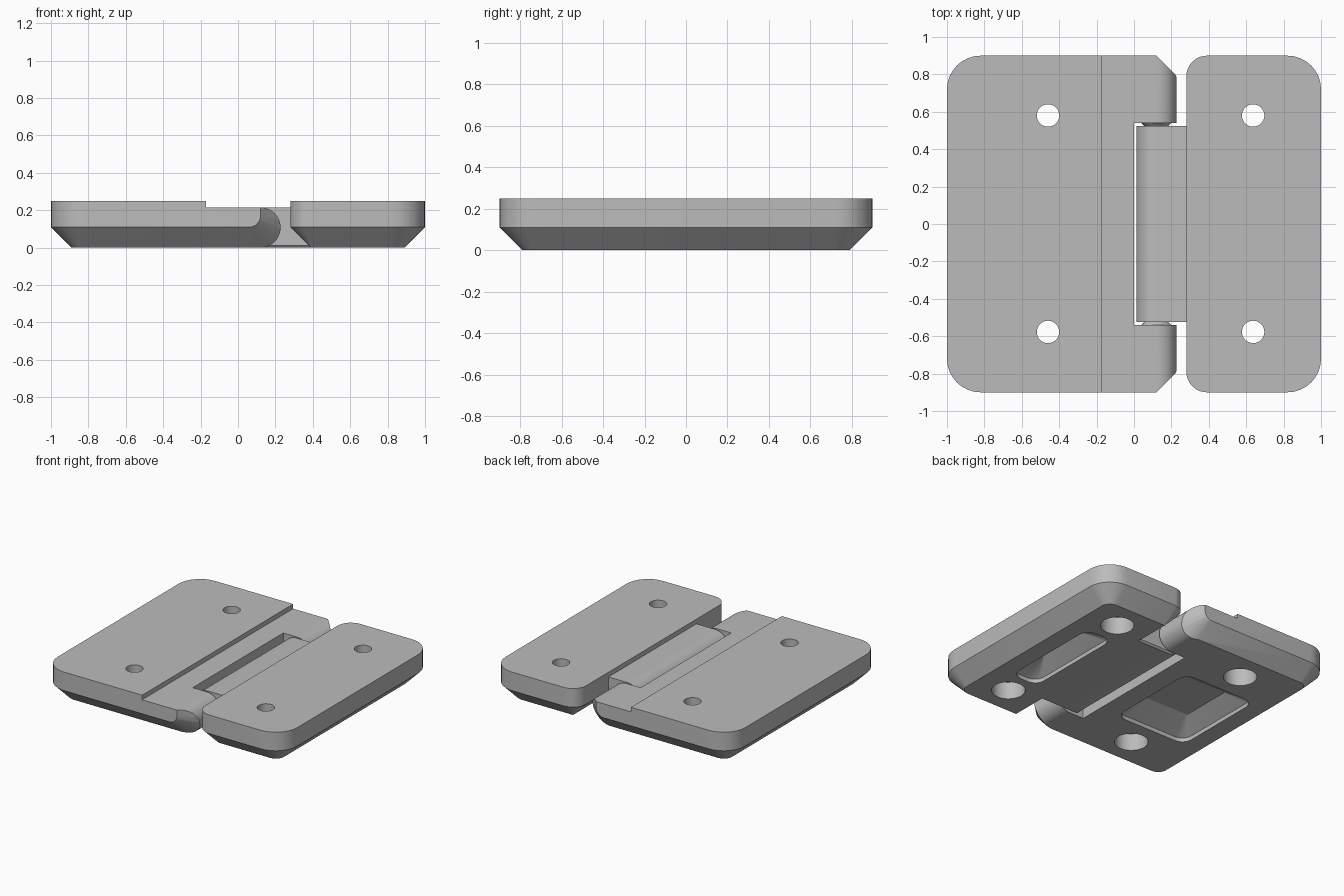
import bpy, bmesh
from math import sin, cos, pi, radians
from mathutils import Vector

if "Cube" in bpy.data.objects:
    bpy.data.objects.remove(bpy.data.objects["Cube"])

grey = bpy.data.materials.new("plain_grey")
grey.use_nodes = True
colour = (0.5, 0.5, 0.5, 1)
grey.diffuse_color = colour
grey.node_tree.nodes["Principled BSDF"].inputs["Base Color"].default_value = colour

TOP, BEVEL, DEPTH = 0.25, 0.11, 0.9
PIN_X, PIN_Z, PIN_R = 0.12, 0.1075, 0.1075


def loft(name, rings, planes=()):
    """Skin a stack of rings, cap both ends, then trim with planes."""
    bm = bmesh.new()
    loops = [[bm.verts.new(p) for p in ring] for ring in rings]
    n = len(loops[0])
    for a, b in zip(loops, loops[1:]):
        for i in range(n):
            j = (i + 1) % n
            bm.faces.new((a[i], a[j], b[j], b[i]))
    bm.faces.new(loops[0])
    bm.faces.new(loops[-1])
    for point, normal in planes:
        cut = bmesh.ops.bisect_plane(
            bm, geom=bm.verts[:] + bm.edges[:] + bm.faces[:],
            plane_co=point, plane_no=normal, clear_outer=True)
        edges = [e for e in cut["geom_cut"] if isinstance(e, bmesh.types.BMEdge)]
        bmesh.ops.holes_fill(bm, edges=edges, sides=0)
    bmesh.ops.recalc_face_normals(bm, faces=bm.faces[:])
    mesh = bpy.data.meshes.new(name)
    bm.to_mesh(mesh)
    bm.free()
    mesh.materials.append(grey)
    obj = bpy.data.objects.new(name, mesh)
    bpy.context.collection.objects.link(obj)
    return obj


def combine(target, tool, operation):
    mod = target.modifiers.new("join", "BOOLEAN")
    mod.operation, mod.solver, mod.object = operation, "EXACT", tool
    bpy.context.view_layer.objects.active = target
    bpy.ops.object.modifier_apply(modifier=mod.name)
    bpy.data.objects.remove(tool)


def rounded(x0, x1, y, r_left, r_right, z, inset=0.0, steps=8):
    """Rounded rectangle ring, optionally offset inwards."""
    pts = []
    corners = ((x1, 1, r_right), (x0, 1, r_left), (x0, -1, r_left), (x1, -1, r_right))
    for k, (x, sy, r) in enumerate(corners):
        sx = 1 if x == x1 else -1
        rad = max(r - inset, 0.004)
        cx, cy = x - sx * (inset + rad), sy * (y - inset - rad)
        for i in range(steps + 1):
            a = pi / 2 * (k + i / steps)
            pts.append((cx + rad * cos(a), cy + rad * sin(a), z))
    return pts


def plate(name, x0, x1, r_left, r_right):
    return loft(name, [rounded(x0, x1, DEPTH, r_left, r_right, z, i)
                       for z, i in ((0, BEVEL), (BEVEL, 0), (TOP, 0))])


def prism(name, profile, y, planes=()):
    return loft(name, [[(x, s * y, z) for x, z in profile] for s in (-1, 1)], planes)


def arc(start, end, steps=20):
    """Barrel arc around the hinge axis, angles in degrees."""
    angles = [radians(start + (end - start) * i / steps) for i in range(steps + 1)]
    return [(PIN_X + PIN_R * cos(a), PIN_Z + PIN_R * sin(a)) for a in angles]


def pin(name, side, shift, grow=0.0):
    """Cone on the hinge axis pointing towards the middle."""
    rings = []
    for y, r in ((0.58, 0.085), (0.545, 0.085), (0.48, 0.02)):
        rings.append([(PIN_X + (r + grow) * cos(2 * pi * i / 32), side * (y - shift),
                       PIN_Z + (r + grow) * sin(2 * pi * i / 32)) for i in range(32)])
    return loft(name, rings)


def drill(leaf, x):
    """Two counterbored screw holes."""
    for y in (-0.577, 0.58):
        steps = ((-0.1, 0.115), (0.13, 0.115), (0.17, 0.06), (0.4, 0.06))
        rings = [[(x + r * cos(2 * pi * i / 32), y + r * sin(2 * pi * i / 32), z)
                  for i in range(32)] for z, r in steps]
        combine(leaf, loft("drill", rings), "DIFFERENCE")


def hollow(leaf, x, half, y, top_half, top_y):
    """Tapered hollow in the underside."""
    rings = [rounded(x - half, x + half, y, 0.08, 0.08, z) for z in (-0.05, 0.03)]
    rings.append(rounded(x - top_half, x + top_half, top_y, 0.006, 0.006, 0.115))
    combine(leaf, loft("hollow", rings), "DIFFERENCE")


# Wide leaf: bevelled plate trimmed to a stepped profile with a round barrel edge
wide = plate("wide_leaf", -1, 0.8, 0.18, 0.1)
step_x, step_z = -0.17, 2 * PIN_R
profile = [(-1.2, -0.1), (PIN_X - 0.06, -0.1), (PIN_X - 0.06, 0)]
profile += arc(-90, 90) + [(step_x, step_z), (step_x, 0.4), (-1.2, 0.4)]
corner_cuts = []
for side in (-1, 1):
    for deg in range(15, 91, 15):
        d = Vector((sin(radians(deg)), 0, -cos(radians(deg))))
        point = Vector((0.06, side * DEPTH, 0.17)) + d * 0.06
        corner_cuts.append((point, d + Vector((0, side, 0))))
combine(wide, prism("trim", profile, 1.0, corner_cuts), "INTERSECT")
pocket = [(0, -0.2), (0.5, -0.2), (0.5, 0.5), (0, 0.5)]
combine(wide, prism("pocket", pocket, 0.54), "DIFFERENCE")
for side in (-1, 1):
    combine(wide, pin("pin", side, 0), "UNION")
hollow(wide, -0.455, 0.30, 0.37, 0.185, 0.2)
drill(wide, -0.46)

# Narrow leaf: bevelled plate with a round tongue that fits the pocket
narrow = plate("narrow_leaf", 0.28, 1, 0.11, 0.18)
tongue_profile = arc(90, 270) + [(0.45, 0), (0.45, step_z)]
end_bevels = [(Vector((0, s * 0.525, 0.012)), Vector((0, s, -1))) for s in (-1, 1)]
tongue = prism("tongue", tongue_profile, 0.525, end_bevels)
for side in (-1, 1):
    combine(tongue, pin("socket", side, 0.025, 0.006), "DIFFERENCE")
combine(narrow, tongue, "UNION")
hollow(narrow, 0.645, 0.11, 0.40, 0.008, 0.2)
drill(narrow, 0.637)

# Smooth the curves and keep the creases
for leaf in (wide, narrow):
    bpy.ops.object.select_all(action="DESELECT")
    leaf.select_set(True)
    bpy.context.view_layer.objects.active = leaf
    bpy.ops.object.shade_smooth_by_angle(angle=radians(25))
